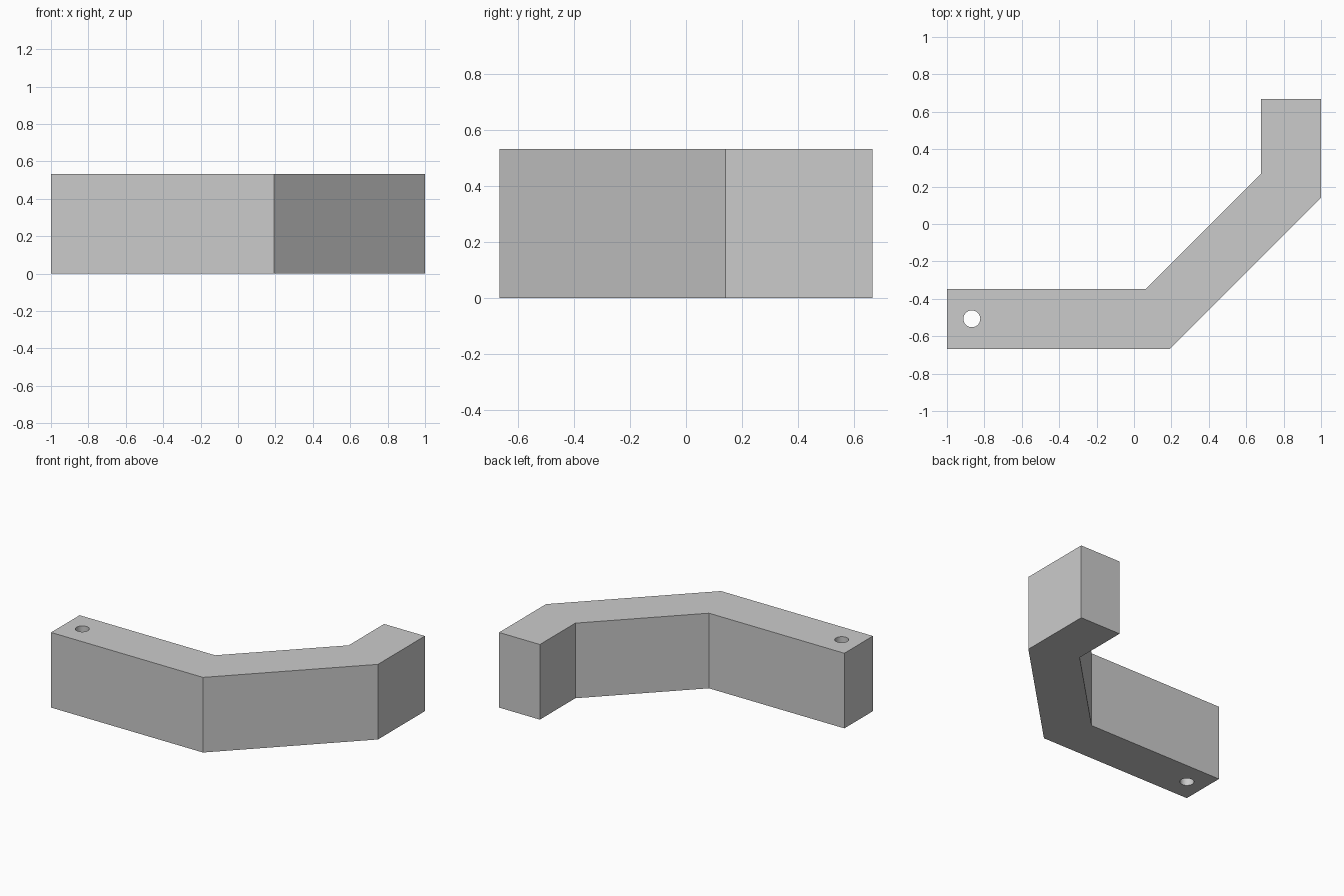
import bpy
import bmesh
from mathutils import Matrix, Vector

cube = bpy.data.objects.get("Cube")
if cube:
    bpy.data.objects.remove(cube, do_unlink=True)

HEIGHT = 0.533
HOLE_CENTRE = (-0.867, -0.507)
HOLE_RADIUS = 0.045

# Plain grey material
grey = bpy.data.materials.new("light grey")
grey.use_nodes = True
colour = (0.6, 0.6, 0.6, 1)
grey.diffuse_color = colour
grey.node_tree.nodes["Principled BSDF"].inputs["Base Color"].default_value = colour


def add_object(name, bm):
    bmesh.ops.recalc_face_normals(bm, faces=bm.faces)
    mesh = bpy.data.meshes.new(name)
    bm.to_mesh(mesh)
    bm.free()
    mesh.materials.append(grey)
    obj = bpy.data.objects.new(name, mesh)
    bpy.context.collection.objects.link(obj)
    return obj


# Bent bar: plan outline extruded upward
outline = [(-1, -0.667), (0.192, -0.667), (1, 0.141), (1, 0.667),
           (0.68, 0.667), (0.68, 0.27), (0.063, -0.347), (-1, -0.347)]
bm = bmesh.new()
base = bm.faces.new([bm.verts.new((x, y, 0)) for x, y in outline])
top = bmesh.ops.extrude_face_region(bm, geom=[base], use_keep_orig=True)
bmesh.ops.translate(bm, vec=Vector((0, 0, HEIGHT)),
                    verts=[v for v in top["geom"] if isinstance(v, bmesh.types.BMVert)])
bar = add_object("bent_bar", bm)

# Round bolt hole through the end of the long arm
bm = bmesh.new()
bmesh.ops.create_cone(bm, cap_ends=True, segments=48, radius1=HOLE_RADIUS,
                      radius2=HOLE_RADIUS, depth=HEIGHT * 2,
                      matrix=Matrix.Translation((*HOLE_CENTRE, HEIGHT / 2)))
cutter = add_object("hole_cutter", bm)
cutter.hide_render = True

cut = bar.modifiers.new("bolt hole", 'BOOLEAN')
cut.operation = 'DIFFERENCE'
cut.solver = 'EXACT'
cut.object = cutter
bpy.context.view_layer.objects.active = bar
bar.select_set(True)
bpy.ops.object.modifier_apply(modifier=cut.name)
bpy.data.objects.remove(cutter, do_unlink=True)

# Smooth hole wall, sharp bar edges
bpy.ops.object.shade_smooth_by_angle(angle=0.5)
